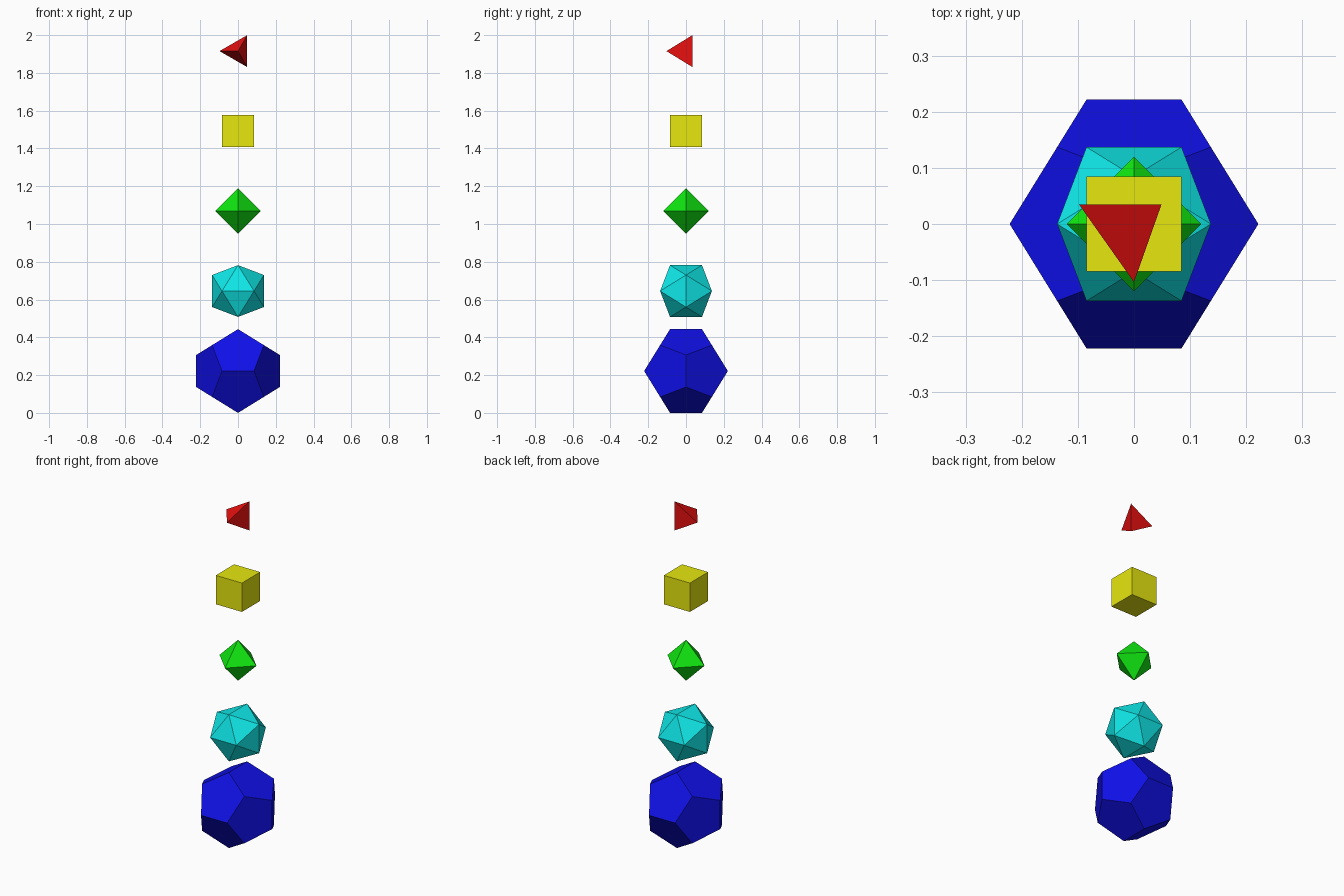
import bpy
import bmesh
from itertools import product
from math import sqrt, radians
from mathutils import Vector

if "Cube" in bpy.data.objects:
    bpy.data.objects.remove(bpy.data.objects["Cube"], do_unlink=True)

PHI = (1 + sqrt(5)) / 2
EDGE = 2 / (PHI ** 2 / 2 + 10.5)     # all five solids share one edge length
STEP = 2.5 * EDGE                    # spacing between centres
BASE = EDGE * PHI ** 2 / 2           # centre height of the lowest solid


def make_material(name, rgb):
    mat = bpy.data.materials.new(name)
    mat.use_nodes = True
    mat.diffuse_color = (*rgb, 1)
    mat.node_tree.nodes["Principled BSDF"].inputs["Base Color"].default_value = (*rgb, 1)
    return mat


def signed(x, y, z):
    """All sign variations of one corner."""
    return {(x * i, y * j, z * k) for i, j, k in product((-1, 1), repeat=3)}


def cyclic(x, y, z):
    """All sign variations of a corner under cyclic axis swaps."""
    return signed(x, y, z) | signed(z, x, y) | signed(y, z, x)


def make_solid(name, corners, level, mat):
    """Convex solid with flat polygon faces; corners are in edge lengths."""
    bm = bmesh.new()
    for c in sorted(corners):
        bm.verts.new(Vector(c) * EDGE)
    bmesh.ops.convex_hull(bm, input=bm.verts[:])
    bmesh.ops.dissolve_limit(bm, angle_limit=radians(2), verts=bm.verts[:], edges=bm.edges[:])
    bmesh.ops.recalc_face_normals(bm, faces=bm.faces[:])
    mesh = bpy.data.meshes.new(name)
    bm.to_mesh(mesh)
    bm.free()
    mesh.materials.append(mat)
    obj = bpy.data.objects.new(name, mesh)
    obj.location.z = BASE + level * STEP
    bpy.context.collection.objects.link(obj)


HI, LO = 0.8, 0.005

# Twelve pentagons
make_solid("dodecahedron", signed(PHI / 2, PHI / 2, PHI / 2) | cyclic(0, 0.5, PHI ** 2 / 2),
           0, make_material("blue", (LO, LO, HI)))

# Twenty triangles
make_solid("icosahedron", cyclic(0, 0.5, PHI / 2),
           1, make_material("cyan", (LO, HI, HI)))

# Eight triangles
make_solid("octahedron", cyclic(0, 0, sqrt(0.5)),
           2, make_material("green", (LO, HI, LO)))

# Six squares
make_solid("cube_solid", signed(0.5, 0.5, 0.5),
           3, make_material("yellow", (HI, HI, LO)))

# Four triangles: one upright face at the back, apex to the front
back = 1 / sqrt(24)
side = 1 / sqrt(12)
make_solid("tetrahedron",
           [(0, -3 * back, 0), (-2 * side, back, 0), (side, back, 0.5), (side, back, -0.5)],
           4, make_material("red", (HI, LO, LO)))
